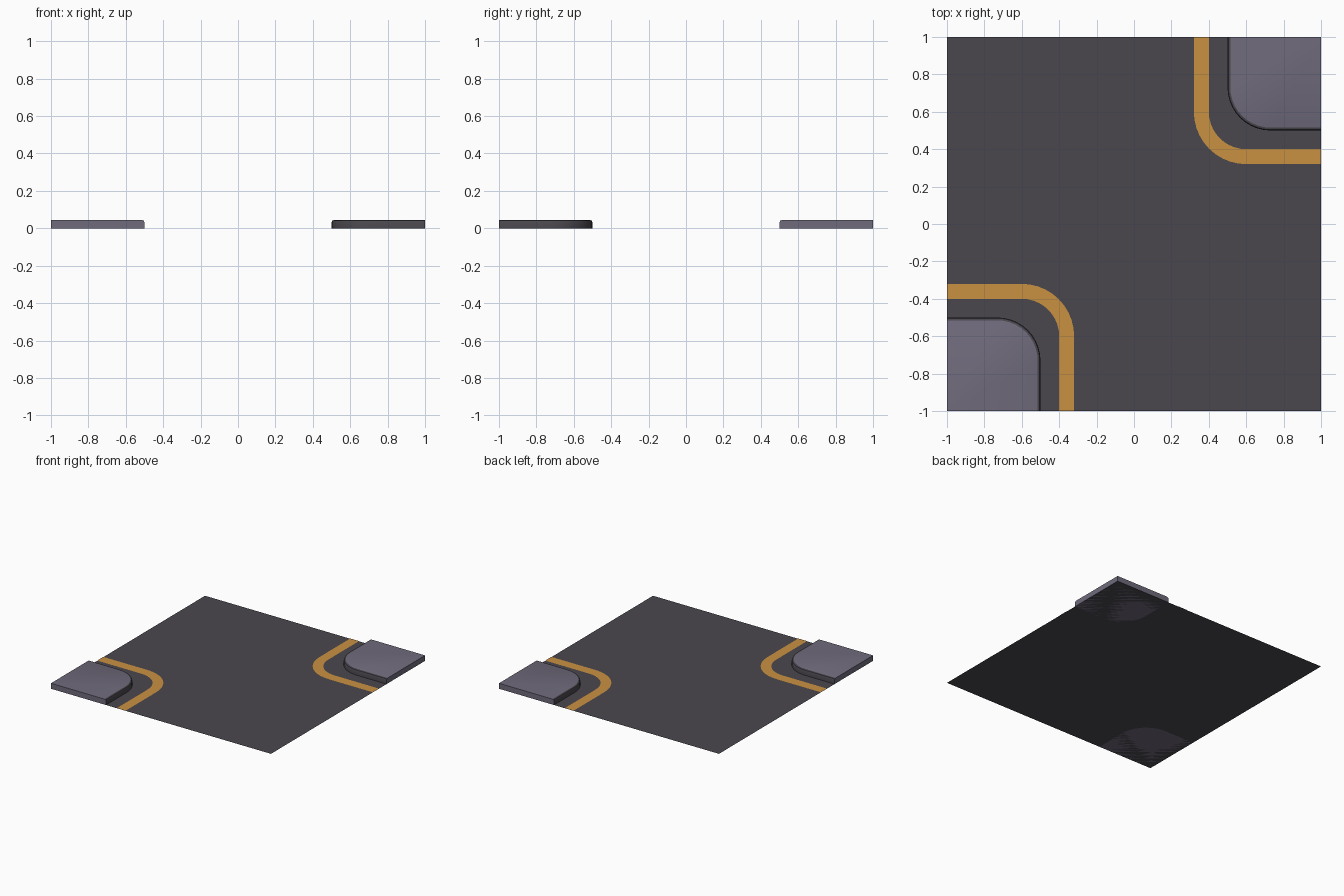
import bpy, bmesh, math

if "Cube" in bpy.data.objects:
    bpy.data.objects.remove(bpy.data.objects["Cube"])


def material(name, rgb):
    m = bpy.data.materials.new(name)
    m.diffuse_color = (*rgb, 1)
    m.use_nodes = True
    m.node_tree.nodes["Principled BSDF"].inputs["Base Color"].default_value = m.diffuse_color
    return m


ROAD = material("asphalt", (0.069, 0.063, 0.076))
WALK = material("pavement grey", (0.162, 0.147, 0.202))
LINE = material("amber line", (0.584, 0.283, 0.054))


def finish(name, bm, mats):
    me = bpy.data.meshes.new(name)
    bm.to_mesh(me)
    bm.free()
    for m in mats:
        me.materials.append(m)
    ob = bpy.data.objects.new(name, me)
    bpy.context.collection.objects.link(ob)
    return ob


def corner_path(edge, centre, sign, z, steps=10):
    """Rounded L from (edge, 1) to (1, edge), turned half round when sign is -1."""
    r = centre - edge
    pts = [(edge, 1)]
    for i in range(steps + 1):
        a = math.pi + i / steps * math.pi / 2
        pts.append((centre + r * math.cos(a), centre + r * math.sin(a)))
    pts.append((1, edge))
    return [(sign * x, sign * y, z) for x, y in pts]


def verts(bm, pts):
    return [bm.verts.new(p) for p in pts]


# road surface
bm = bmesh.new()
bm.faces.new(verts(bm, [(-1, -1, 0), (1, -1, 0), (1, 1, 0), (-1, 1, 0)]))
finish("road_surface", bm, [ROAD])

for sign, side in ((1, "back_right"), (-1, "front_left")):
    # painted edge line
    bm = bmesh.new()
    a = verts(bm, corner_path(0.32, 0.60, sign, 0.002))
    b = verts(bm, corner_path(0.40, 0.60, sign, 0.002))
    for i in range(len(a) - 1):
        bm.faces.new((a[i], a[i + 1], b[i + 1], b[i]))
    finish("edge_line_" + side, bm, [LINE])

    # raised pavement: dark rounded kerb, grey top and outer sides
    bm = bmesh.new()
    profile = [(0.5, 0), (0.5, 0.032), (0.504, 0.041), (0.515, 0.045)]
    rows = [verts(bm, corner_path(e, 0.73, sign, z)) for e, z in profile]
    for lo, hi in zip(rows, rows[1:]):
        for i in range(len(lo) - 1):
            f = bm.faces.new((lo[i], lo[i + 1], hi[i + 1], hi[i]))
            f.material_index = 1
            f.smooth = True
    low = bm.verts.new((sign, sign, 0))
    high = bm.verts.new((sign, sign, 0.045))
    bm.faces.new(rows[-1] + [high])
    bm.faces.new(rows[0][::-1] + [low])
    bm.faces.new([r[-1] for r in rows[::-1]] + [low, high])
    bm.faces.new([r[0] for r in rows] + [high, low])
    bmesh.ops.recalc_face_normals(bm, faces=bm.faces)
    ob = finish("pavement_" + side, bm, [WALK, ROAD])
    bpy.ops.object.select_all(action='DESELECT')
    ob.select_set(True)
    bpy.context.view_layer.objects.active = ob
    bpy.ops.object.shade_smooth_by_angle(angle=math.radians(40))
